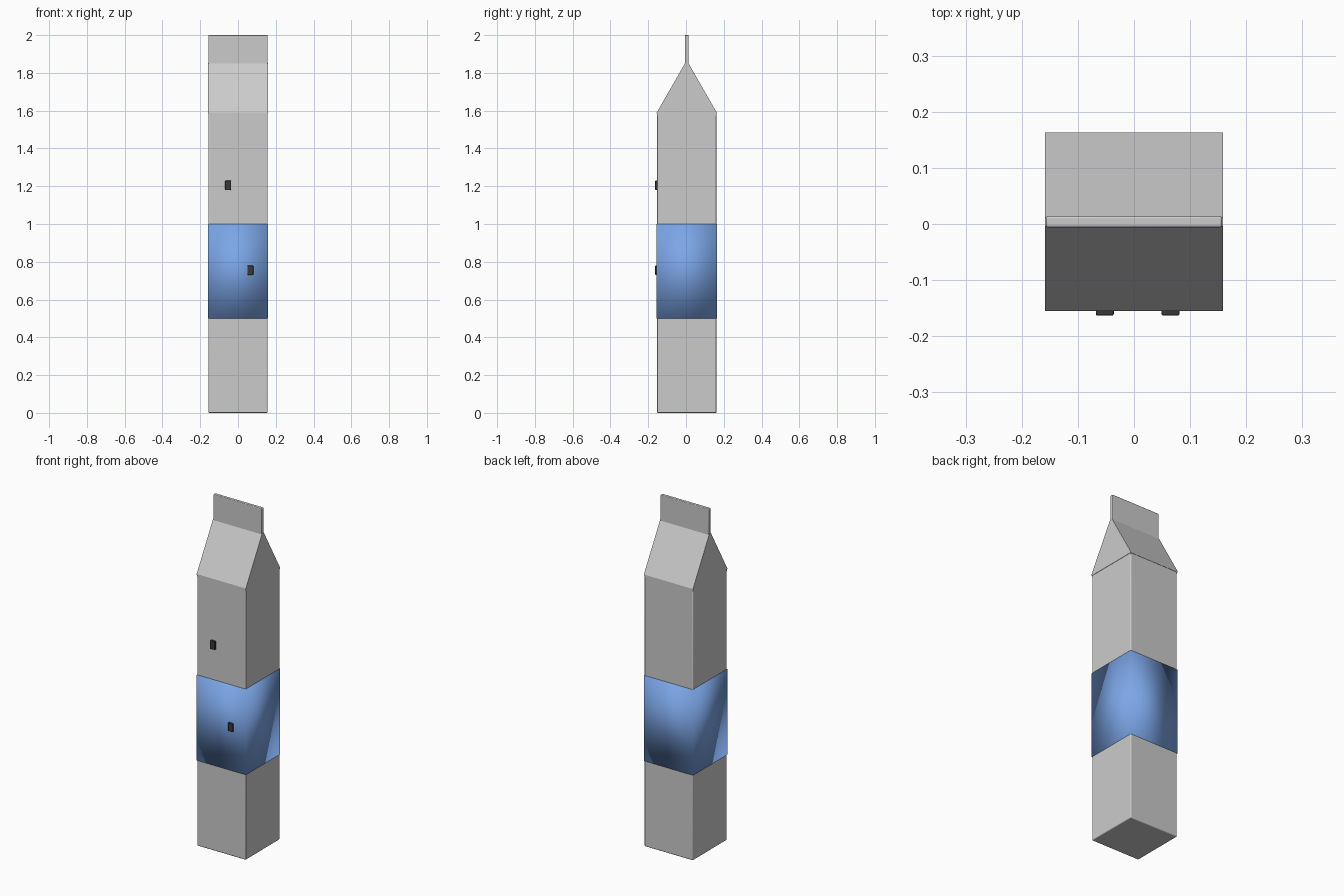
import bpy, bmesh

cube = bpy.data.objects.get("Cube")
if cube:
    bpy.data.objects.remove(cube, do_unlink=True)

CY = 0.004      # depth centre of the carton
HALF = 0.157    # half width of the carton


def material(name, rgb):
    mat = bpy.data.materials.new(name)
    mat.use_nodes = True
    colour = (*rgb, 1)
    mat.diffuse_color = colour
    mat.node_tree.nodes["Principled BSDF"].inputs["Base Color"].default_value = colour
    return mat


def box(name, low, high, bevel=0, mat=None):
    size = [b - a for a, b in zip(low, high)]
    centre = [(a + b) / 2 for a, b in zip(low, high)]
    bpy.ops.mesh.primitive_cube_add(size=1, location=centre)
    obj = bpy.context.object
    obj.name = name
    obj.scale = size
    bpy.ops.object.transform_apply(location=False, rotation=False, scale=True)
    if bevel:
        mod = obj.modifiers.new("Soft edges", 'BEVEL')
        mod.width = bevel
        mod.segments = 3
        bpy.ops.object.shade_smooth_by_angle()
    if mat:
        obj.data.materials.append(mat)
    return obj


def prism(name, profile, half_width):
    # Extrude a y-z profile along x
    mesh = bpy.data.meshes.new(name)
    bm = bmesh.new()
    face = bm.faces.new([bm.verts.new((-half_width, y, z)) for y, z in profile])
    ext = bmesh.ops.extrude_face_region(bm, geom=[face])
    verts = [g for g in ext["geom"] if isinstance(g, bmesh.types.BMVert)]
    bmesh.ops.translate(bm, verts=verts, vec=(2 * half_width, 0, 0))
    bmesh.ops.recalc_face_normals(bm, faces=bm.faces)
    bm.to_mesh(mesh)
    bm.free()
    obj = bpy.data.objects.new(name, mesh)
    bpy.context.collection.objects.link(obj)
    return obj


blue = material("Band blue", (0.2, 0.38, 0.8))
dark = material("Dark tab", (0.04, 0.04, 0.04))

# Carton body
box("carton_body", (-HALF, CY - HALF, 0), (HALF, CY + HALF, 1.582), 0.005)

# Gabled roof
edge = HALF + 0.002
prism("gable_roof", [(CY - edge, 1.585), (CY + edge, 1.585), (CY + edge, 1.59),
                     (CY + 0.008, 1.853), (CY - 0.008, 1.853), (CY - edge, 1.59)], edge)
box("roof_underside", (-HALF, CY - HALF, 1.575), (HALF, CY + HALF, 1.586))

# Sealed top fin
box("top_fin", (-HALF, CY - 0.01, 1.84), (HALF, CY + 0.01, 2.0), 0.004)

# Coloured band, softly shaded across its corners
band = box("label_band", (-edge, CY - edge, 0.5), (edge, CY + edge, 1.0), mat=blue)
band.data.shade_smooth()

# Small tabs on the front
for name, x, z in (("upper_tab", -0.052, 1.205), ("lower_tab", 0.065, 0.755)):
    box(name, (x - 0.016, -0.163, z - 0.025), (x + 0.016, -0.145, z + 0.025), 0.003, dark)
